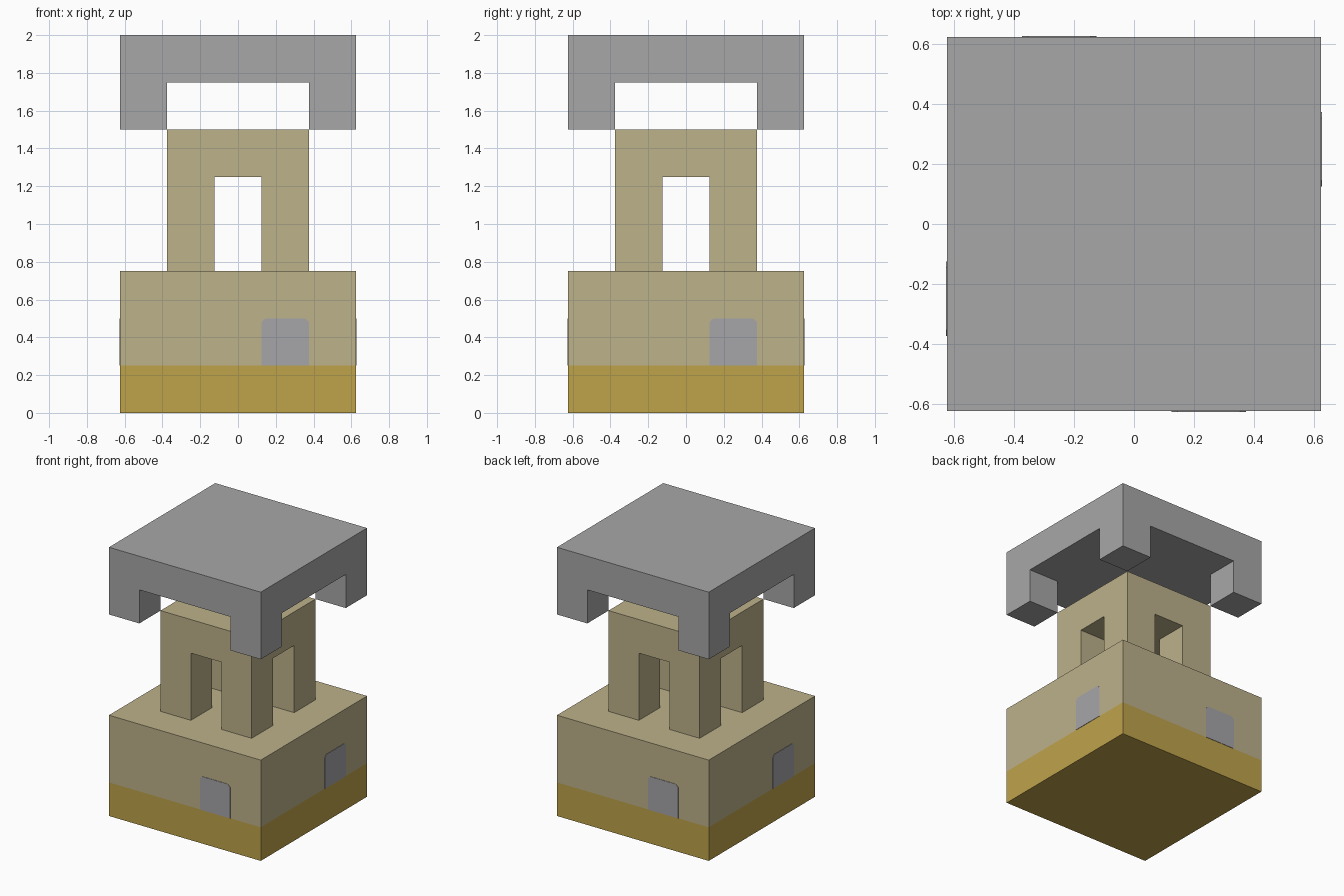
import bpy
import bmesh
from math import pi
from mathutils import Matrix

cube = bpy.data.objects.get("Cube")
if cube:
    bpy.data.objects.remove(cube, do_unlink=True)


def material(name, rgb):
    mat = bpy.data.materials.new(name)
    mat.use_nodes = True
    color = (*rgb, 1)
    mat.diffuse_color = color
    mat.node_tree.nodes["Principled BSDF"].inputs["Base Color"].default_value = color
    return mat


def finish(bm, name, *mats):
    mesh = bpy.data.meshes.new(name)
    bm.to_mesh(mesh)
    bm.free()
    obj = bpy.data.objects.new(name, mesh)
    bpy.context.collection.objects.link(obj)
    for mat in mats:
        mesh.materials.append(mat)
    return obj


def box_mesh(sx, sy, z0, z1):
    bm = bmesh.new()
    matrix = Matrix.Translation((0, 0, (z0 + z1) / 2)) @ Matrix.Diagonal((sx, sy, z1 - z0, 1))
    bmesh.ops.create_cube(bm, size=1, matrix=matrix)
    return bm


def cut_crossing_passages(obj, width, z0, z1):
    """Cut a passage along x and one along y right through the block."""
    for size in ((width, 3), (3, width)):
        cutter = finish(box_mesh(*size, z0, z1), "passage_cutter")
        cutter.hide_render = True
        mod = obj.modifiers.new("passage", 'BOOLEAN')
        mod.operation = 'DIFFERENCE'
        mod.solver = 'EXACT'
        mod.object = cutter
        bpy.context.view_layer.objects.active = obj
        bpy.ops.object.modifier_apply(modifier=mod.name)
        bpy.data.objects.remove(cutter, do_unlink=True)


UNIT = 0.25
WIDE, NARROW = 5 * UNIT, 3 * UNIT

stone = material("grey_stone", (0.386, 0.386, 0.386))
sandstone = material("sandstone", (0.509, 0.445, 0.258))
gold = material("ochre_gold", (0.521, 0.366, 0.07))
pane = material("cool_grey_pane", (0.381, 0.381, 0.402))

# Base block with an ochre band around the foot
bm = box_mesh(WIDE, WIDE, 0, 3 * UNIT)
bmesh.ops.bisect_plane(bm, geom=bm.verts[:] + bm.edges[:] + bm.faces[:],
                       plane_co=(0, 0, UNIT), plane_no=(0, 0, 1))
for face in bm.faces:
    face.material_index = int(face.calc_center_median().z < UNIT)
finish(bm, "base", sandstone, gold)

# Tower with doorways on all four sides
tower = finish(box_mesh(NARROW, NARROW, 3 * UNIT, 6 * UNIT), "tower", sandstone)
cut_crossing_passages(tower, UNIT, 2 * UNIT, 5 * UNIT)

# Roof slab with a square block hanging from each corner
roof = finish(box_mesh(WIDE, WIDE, 6 * UNIT, 8 * UNIT), "roof", stone)
cut_crossing_passages(roof, NARROW, 5 * UNIT, 7 * UNIT)

# One thin window pane with clipped top corners on each side of the base
CLIP, THICK = 0.02, 0.003
left, right, low, high = UNIT / 2, 1.5 * UNIT, UNIT, 2 * UNIT
outline = [(left, low), (right, low), (right, high - CLIP), (right - CLIP, high),
           (left + CLIP, high), (left, high - CLIP)]
for turn, side in enumerate(("front", "left", "back", "right")):
    bm = bmesh.new()
    face = bm.faces.new([bm.verts.new((x, -WIDE / 2, z)) for x, z in outline])
    extruded = bmesh.ops.extrude_face_region(bm, geom=[face])["geom"]
    bmesh.ops.translate(bm, vec=(0, -THICK, 0),
                        verts=[v for v in extruded if isinstance(v, bmesh.types.BMVert)])
    bmesh.ops.recalc_face_normals(bm, faces=bm.faces[:])
    bmesh.ops.rotate(bm, verts=bm.verts[:], matrix=Matrix.Rotation(turn * pi / 2, 3, 'Z'))
    finish(bm, side + "_window", pane)
